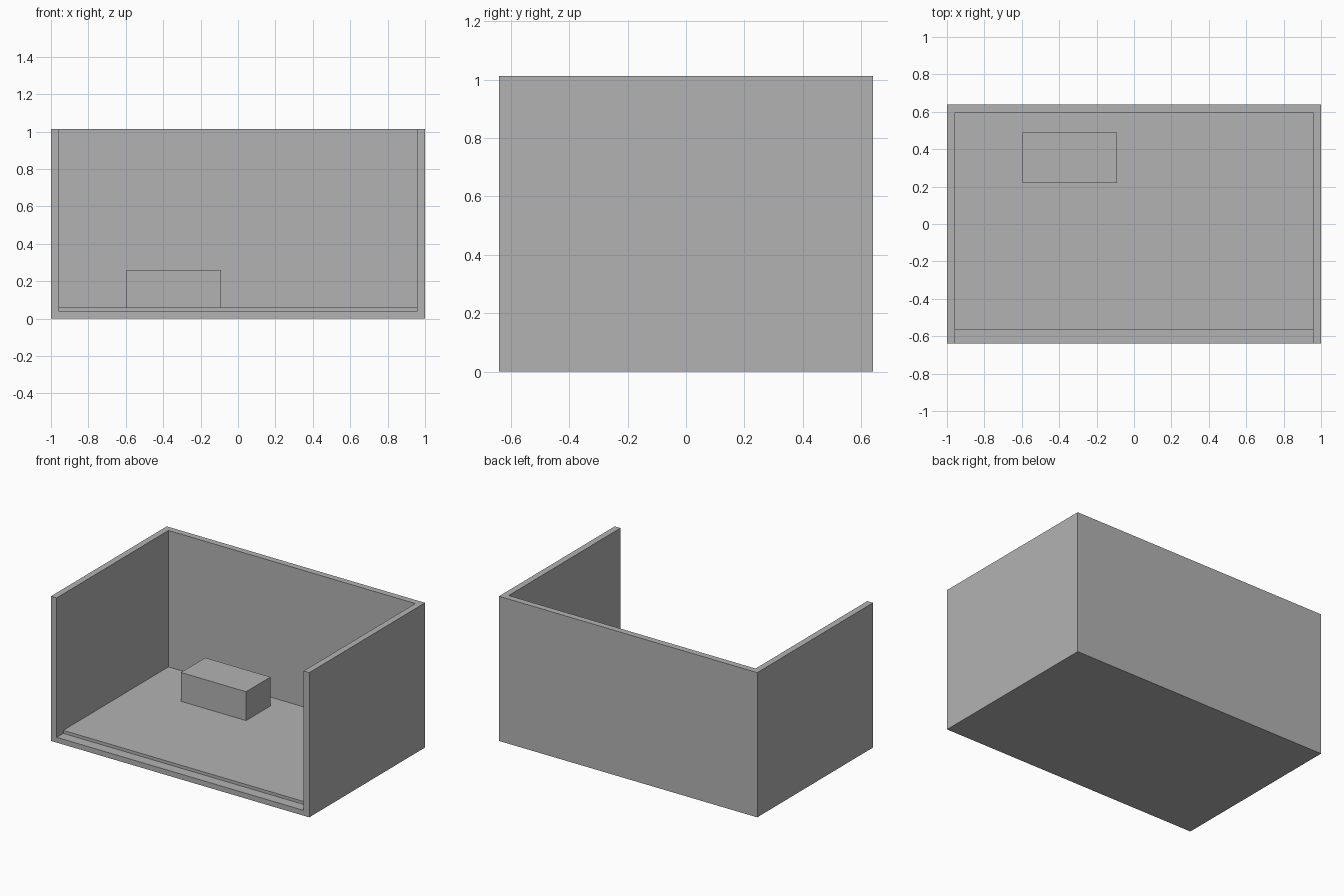
import bpy
from mathutils import Vector

default = bpy.data.objects.get("Cube")
if default:
    bpy.data.objects.remove(default, do_unlink=True)

WIDTH, DEPTH, HEIGHT = 2.0, 1.28, 1.013
WALL, BASE, FLOOR = 0.044, 0.037, 0.058
IN_X, BACK_Y, FRONT_Y = WIDTH / 2 - WALL, DEPTH / 2 - WALL, -DEPTH / 2

grey = bpy.data.materials.new("plain_grey")
grey.use_nodes = True
colour = (0.45, 0.45, 0.45, 1)
grey.diffuse_color = colour
grey.node_tree.nodes["Principled BSDF"].inputs["Base Color"].default_value = colour


def box(name, low, high):
    """Flat-shaded box between two opposite corners."""
    low, high = Vector(low), Vector(high)
    bpy.ops.mesh.primitive_cube_add(size=1, location=(low + high) / 2)
    obj = bpy.context.object
    obj.name = obj.data.name = name
    obj.scale = high - low
    bpy.ops.object.transform_apply(location=False, rotation=False, scale=True)
    obj.data.materials.append(grey)
    return obj


# Room shell: a block hollowed out through its top and front
shell = box("room_shell", (-WIDTH / 2, FRONT_Y, 0), (WIDTH / 2, DEPTH / 2, HEIGHT))
cutter = box("room_cutter", (-IN_X, FRONT_Y - 0.2, BASE), (IN_X, BACK_Y, HEIGHT + 0.2))
cutter.hide_render = True
hollow = shell.modifiers.new("hollow", 'BOOLEAN')
hollow.operation = 'DIFFERENCE'
hollow.solver = 'EXACT'
hollow.object = cutter
bpy.ops.object.select_all(action='DESELECT')
shell.select_set(True)
bpy.context.view_layer.objects.active = shell
bpy.ops.object.modifier_apply(modifier=hollow.name)
bpy.data.objects.remove(cutter, do_unlink=True)

# Raised floor, set back from the front edge
box("floor_panel", (-IN_X, -0.567, BASE), (IN_X, BACK_Y, FLOOR))

# Low block standing on the floor
box("low_block", (-0.595, 0.218, FLOOR), (-0.09, 0.488, 0.26))
